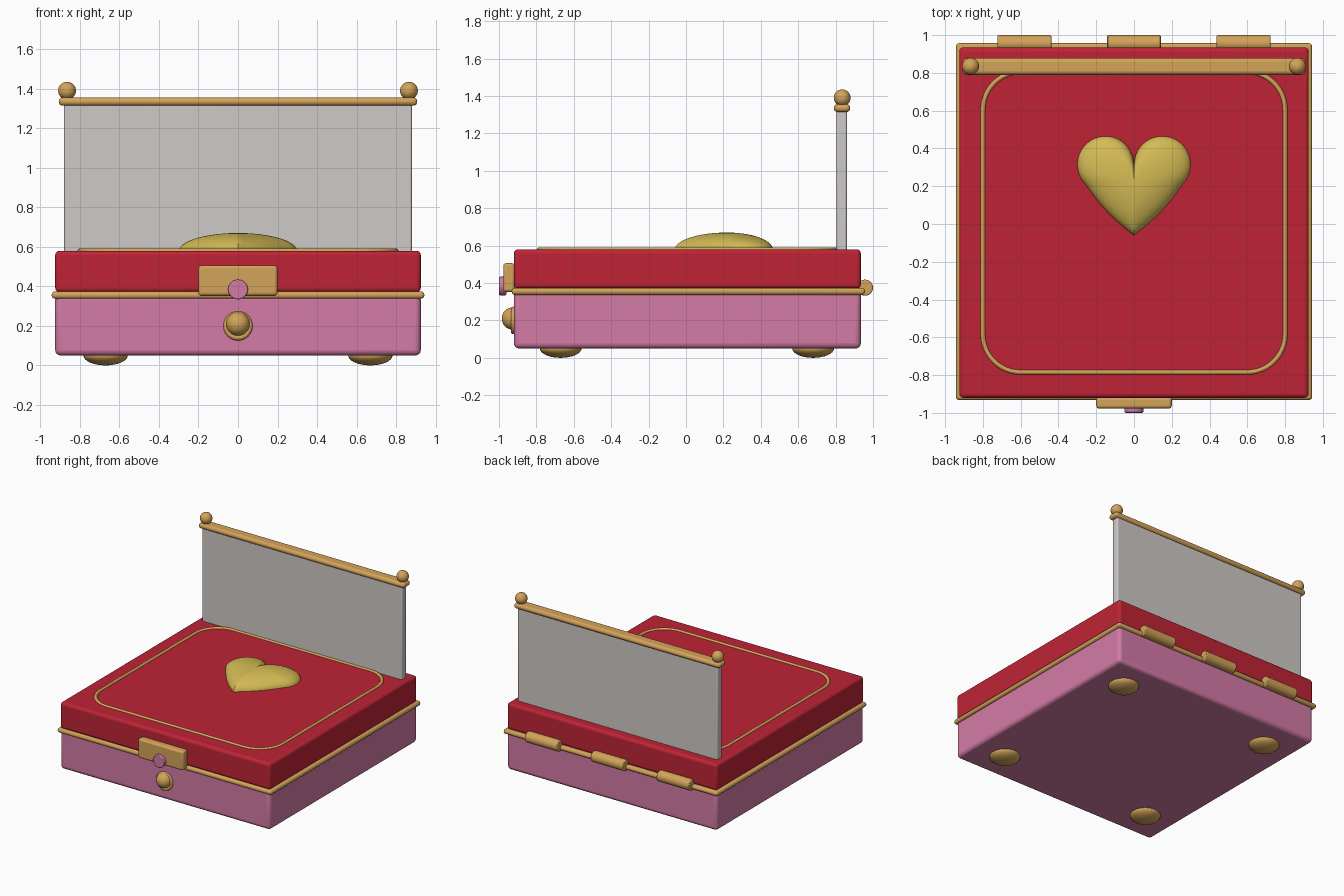
import bpy, bmesh, math
from math import sin, cos, pi, radians

if "Cube" in bpy.data.objects:
    bpy.data.objects.remove(bpy.data.objects["Cube"])


def material(name, rgb):
    linear = [((c + 0.055) / 1.055) ** 2.4 for c in rgb] + [1]
    m = bpy.data.materials.new(name)
    m.use_nodes = True
    m.diffuse_color = linear
    m.node_tree.nodes["Principled BSDF"].inputs["Base Color"].default_value = linear
    return m


pink = material("pink", (0.83, 0.48, 0.65))
red = material("red", (0.75, 0.14, 0.21))
brass = material("brass", (0.83, 0.64, 0.35))
gold = material("yellow gold", (0.83, 0.73, 0.33))
silver = material("silver", (0.81, 0.79, 0.78))


def finish(obj, name, mat, angle=40):
    obj.name = name
    obj.data.materials.append(mat)
    bpy.ops.object.select_all(action="DESELECT")
    obj.select_set(True)
    bpy.context.view_layer.objects.active = obj
    bpy.ops.object.shade_smooth_by_angle(angle=radians(angle))
    return obj


def bevel(obj, width, segments=4):
    mod = obj.modifiers.new("Rounded edges", "BEVEL")
    mod.width, mod.segments = width, segments


def box(name, mat, x, y, z, round_by):
    """Rounded box from (min, max) ranges."""
    bpy.ops.mesh.primitive_cube_add(size=1, location=[sum(r) / 2 for r in (x, y, z)])
    obj = bpy.context.object
    obj.scale = [r[1] - r[0] for r in (x, y, z)]
    bpy.ops.object.transform_apply(location=False, rotation=False, scale=True)
    finish(obj, name, mat)
    bevel(obj, round_by)
    return obj


def ball(name, mat, loc, size):
    bpy.ops.mesh.primitive_uv_sphere_add(segments=32, ring_count=16, radius=1, location=loc)
    bpy.context.object.scale = size
    return finish(bpy.context.object, name, mat)


def cylinder(name, mat, loc, radius, depth, rot, round_by):
    bpy.ops.mesh.primitive_cylinder_add(vertices=32, radius=radius, depth=depth,
                                        location=loc, rotation=rot)
    obj = finish(bpy.context.object, name, mat)
    bevel(obj, round_by, 2)
    return obj


# Box body, lid and the seam trim between them
box("base", pink, (-0.925, 0.925), (-0.92, 0.935), (0.05, 0.36), 0.028)
box("lid", red, (-0.925, 0.925), (-0.92, 0.935), (0.37, 0.58), 0.022)
box("seam_trim", brass, (-0.943, 0.943), (-0.932, 0.957), (0.337, 0.374), 0.017)

# Four flattened feet
for sx, side in ((-1, "right"), (1, "left")):
    for sy, end in ((-1, "front"), (1, "back")):
        ball(f"foot_{end}_{side}", brass, (sx * 0.67, sy * 0.675 + 0.005, 0.05),
             (0.112, 0.112, 0.05))

# Barrel hinges along the back
for i, x in enumerate((-0.58, 0, 0.58)):
    cylinder(f"hinge_{i + 1}", brass, (x, 0.957, 0.375), 0.043, 0.285, (0, pi / 2, 0), 0.006)

# Upright panel with its rail and finials
box("back_panel", silver, (-0.88, 0.88), (0.805, 0.86), (0.57, 1.325), 0.01)
box("panel_rail", brass, (-0.907, 0.907), (0.79, 0.878), (1.314, 1.356), 0.02)
for sx, side in ((-1, "right"), (1, "left")):
    ball(f"finial_{side}", brass, (sx * 0.865, 0.835, 1.39), (0.045,) * 3)

# Latch plate, stud, knob and knob ring on the front
box("latch_plate", brass, (-0.2, 0.2), (-0.977, -0.915), (0.352, 0.506), 0.016)
cylinder("latch_stud", pink, (0, -0.98, 0.384), 0.05, 0.04, (pi / 2, 0, 0), 0.006)
ball("knob", brass, (0, -0.925, 0.21), (0.06, 0.06, 0.06))
bpy.ops.mesh.primitive_torus_add(major_radius=0.06, minor_radius=0.014, major_segments=40,
                                 minor_segments=12, location=(0, -0.922, 0.2),
                                 rotation=(pi / 2, 0, 0))
finish(bpy.context.object, "knob_ring", brass)

# Rounded rectangular inlay on the lid
curve = bpy.data.curves.new("lid_inlay", "CURVE")
curve.dimensions = "3D"
curve.bevel_depth = 0.013
curve.bevel_resolution = 3
spline = curve.splines.new("POLY")
path = []
for k, (sx, sy) in enumerate(((1, 1), (-1, 1), (-1, -1), (1, -1))):
    for j in range(13):
        a = (k + j / 12) * pi / 2
        path.append((sx * 0.6 + 0.2 * cos(a), 0.01 + sy * 0.595 + 0.2 * sin(a), 0.578))
spline.points.add(len(path) - 1)
for point, co in zip(spline.points, path):
    point.co = (*co, 1)
spline.use_cyclic_u = True
inlay = bpy.data.objects.new("lid_inlay", curve)
bpy.context.collection.objects.link(inlay)
bpy.ops.object.select_all(action="DESELECT")
inlay.select_set(True)
bpy.context.view_layer.objects.active = inlay
bpy.ops.object.convert(target="MESH")
finish(bpy.context.object, "lid_inlay", brass, 60)

# Domed heart: two round lobes with straight sides, puffed towards the middle
half = []
for j in range(25):
    a = radians(180 - j * 223 / 24)
    half.append((0.15 + 0.15 * cos(a), 0.315 + 0.15 * sin(a)))
end = half[-1]
for j in range(1, 13):
    t = j / 12
    swell = 0.012 * sin(pi * t)
    half.append((end[0] * (1 - t) + swell, end[1] * (1 - t) - 0.06 * t - swell))
outline = half + [(-x, y) for x, y in half[-2:0:-1]]
bm = bmesh.new()
middle = 0.22
rings = []
for i in range(12):
    a = i / 12 * pi / 2
    rings.append([bm.verts.new((x * cos(a), middle + (y - middle) * cos(a),
                                0.578 + 0.092 * sin(a))) for x, y in outline])
top = bm.verts.new((0, middle, 0.67))
n = len(outline)
for i in range(n):
    j = (i + 1) % n
    for low, high in zip(rings, rings[1:]):
        bm.faces.new((low[i], low[j], high[j], high[i]))
    bm.faces.new((rings[-1][i], rings[-1][j], top))
bm.faces.new(rings[0])
bmesh.ops.recalc_face_normals(bm, faces=bm.faces)
mesh = bpy.data.meshes.new("heart")
bm.to_mesh(mesh)
bm.free()
heart = bpy.data.objects.new("heart", mesh)
bpy.context.collection.objects.link(heart)
finish(heart, "heart", gold, 40)
